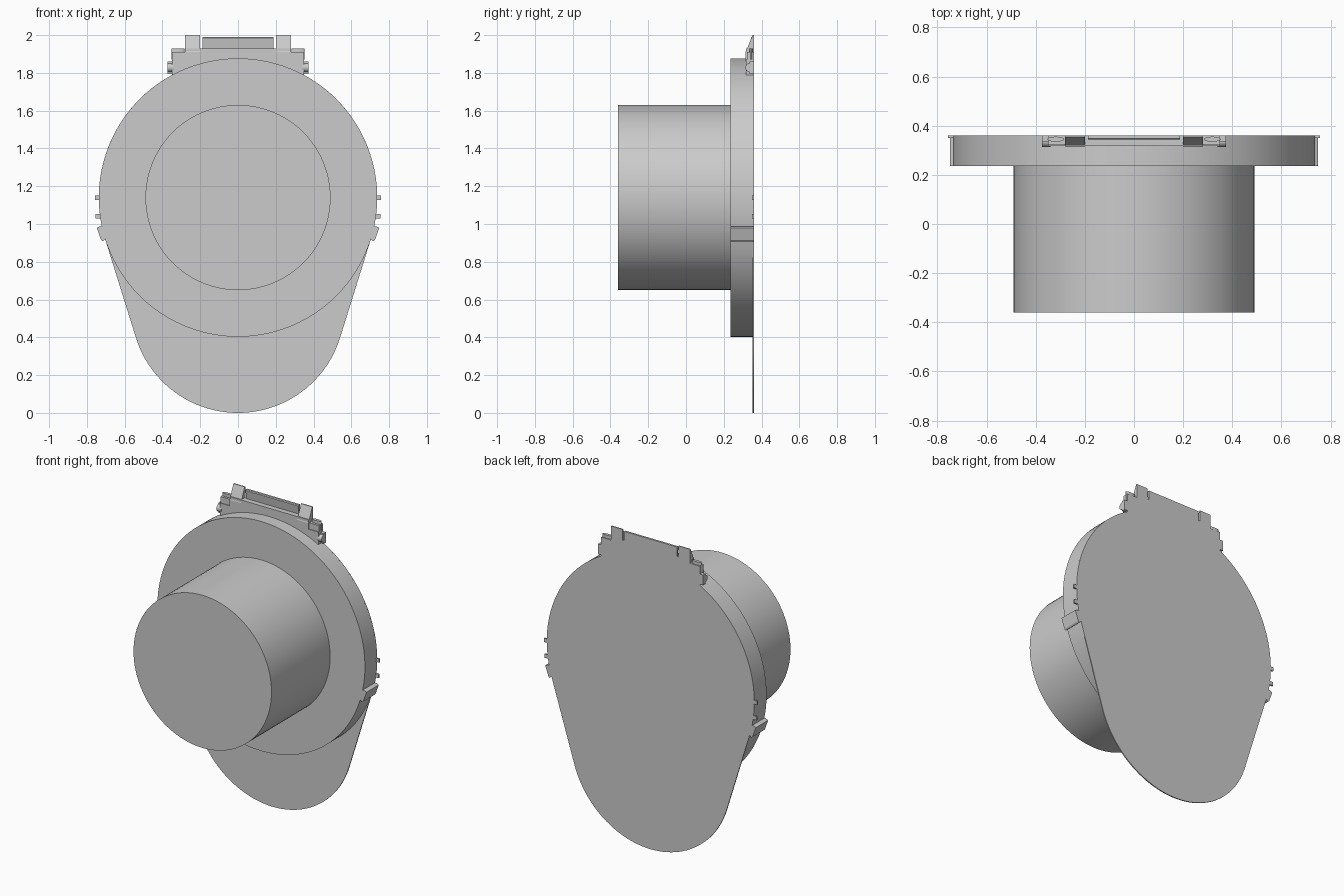
import bpy, math
from mathutils import Vector

cube = bpy.data.objects.get("Cube")
if cube:
    bpy.data.objects.remove(cube, do_unlink=True)

grey = bpy.data.materials.new("plain_grey")
grey.use_nodes = True
COLOUR = (0.6, 0.6, 0.6, 1)
grey.diffuse_color = COLOUR
grey.node_tree.nodes["Principled BSDF"].inputs["Base Color"].default_value = COLOUR

BACK = 0.36
FLANGE_Z, FLANGE_R = 1.14, 0.737
FLAP_R = 0.566


def prism(name, outline, start, end, axis="y", smooth=False):
    """Extrude an outline: (x, z) along y, or (y, z) along x."""
    def place(p, d):
        return (p[0], d, p[1]) if axis == "y" else (d, p[0], p[1])
    n = len(outline)
    verts = [place(p, d) for d in (start, end) for p in outline]
    faces = [list(range(n))[::-1], list(range(n, 2 * n))]
    faces += [[i, (i + 1) % n, n + (i + 1) % n, n + i] for i in range(n)]
    # Keep normals outward whichever way the outline winds
    area = sum(outline[i - 1][0] * outline[i][1] - outline[i][0] * outline[i - 1][1]
               for i in range(n))
    if (area > 0) == (axis == "y"):
        faces = [f[::-1] for f in faces]
    mesh = bpy.data.meshes.new(name)
    mesh.from_pydata(verts, [], faces)
    mesh.materials.append(grey)
    obj = bpy.data.objects.new(name, mesh)
    bpy.context.collection.objects.link(obj)
    if smooth:
        bpy.ops.object.select_all(action="DESELECT")
        bpy.context.view_layer.objects.active = obj
        obj.select_set(True)
        bpy.ops.object.shade_smooth_by_angle(angle=math.radians(30))
    return obj


def arc(cx, cz, r, a0, a1, steps):
    return [(cx + r * math.cos(a0 + (a1 - a0) * i / steps),
             cz + r * math.sin(a0 + (a1 - a0) * i / steps)) for i in range(steps + 1)]


def circle(cx, cz, r, steps):
    return arc(cx, cz, r, 0, math.tau, steps)[:-1]


def box(x0, x1, z0, z1):
    return [(x0, z0), (x1, z0), (x1, z1), (x0, z1)]


# Main round body
prism("barrel", circle(0, FLANGE_Z, 0.49, 96), -0.36, 0.24, smooth=True)
prism("flange", circle(0, FLANGE_Z, FLANGE_R, 96), 0.235, 0.354, smooth=True)

# Thin back plate: two circles joined by tangents
t = -math.asin((FLANGE_R - FLAP_R) / (FLANGE_Z - FLAP_R))
plate = arc(0, FLANGE_Z, FLANGE_R, t, math.pi - t, 72)
plate += arc(0, FLAP_R, FLAP_R, math.pi - t, math.tau + t, 48)
prism("back_plate", plate, 0.353, BACK, smooth=True)

# Hinge across the top
prism("hinge_base", box(-0.35, 0.35, 1.79, 1.87), 0.317, BACK)
prism("hinge_bridge", box(-0.28, 0.28, 1.86, 1.93), 0.317, BACK)
prism("hinge_leaf", [(BACK, 1.92), (0.352, 1.92), (0.343, 1.985), (0.347, 1.99), (BACK, 1.99)],
      -0.187, 0.187, axis="x")

for side, word in ((1, "left"), (-1, "right")):
    # Sloped lug and rounded ear beside it
    lug = [(BACK, 1.86), (BACK, 2.0), (0.353, 2.0), (0.315, 1.91), (0.315, 1.86)]
    x0, x1 = sorted((side * 0.2, side * 0.28))
    prism("hinge_lug_" + word, lug, x0, x1, axis="x")
    prism("hinge_ear_" + word, box(*sorted((side * 0.27, side * 0.35)), 1.86, 1.91), 0.322, BACK)
    bpy.ops.mesh.primitive_cylinder_add(vertices=32, radius=0.034, depth=0.06,
                                        location=(side * 0.318, 0.326 - 0.034 + 0.034, 1.9))
    post = bpy.context.object
    post.name = "hinge_post_" + word
    post.scale.y = 0.3
    post.location.y = 0.345
    post.data.materials.append(grey)
    bpy.ops.object.shade_smooth_by_angle(angle=math.radians(30))
    x0, x1 = sorted((side * 0.34, side * 0.374))
    prism("hinge_pin_" + word, circle(0.337, 1.828, 0.023, 24), x0, x1, axis="x", smooth=True)
    prism("hinge_pin_block_" + word, box(x0, x1, 1.795, 1.86), 0.335, BACK)

    # Small tabs and the slanted clip on the rim
    for i, (z, x) in enumerate(((1.14, 0.757), (1.04, 0.754))):
        prism("rim_tab_%s_%d" % (word, i + 1),
              box(*sorted((side * 0.71, side * x)), z - 0.012, z + 0.012), 0.35, BACK)
    clip = [(0.69, 0.93), (0.717, 0.908), (0.725, 0.915), (0.748, 0.98), (0.73, 0.988), (0.7, 0.985)]
    prism("rim_clip_" + word, [(side * x, z) for x, z in clip], 0.235, BACK)
